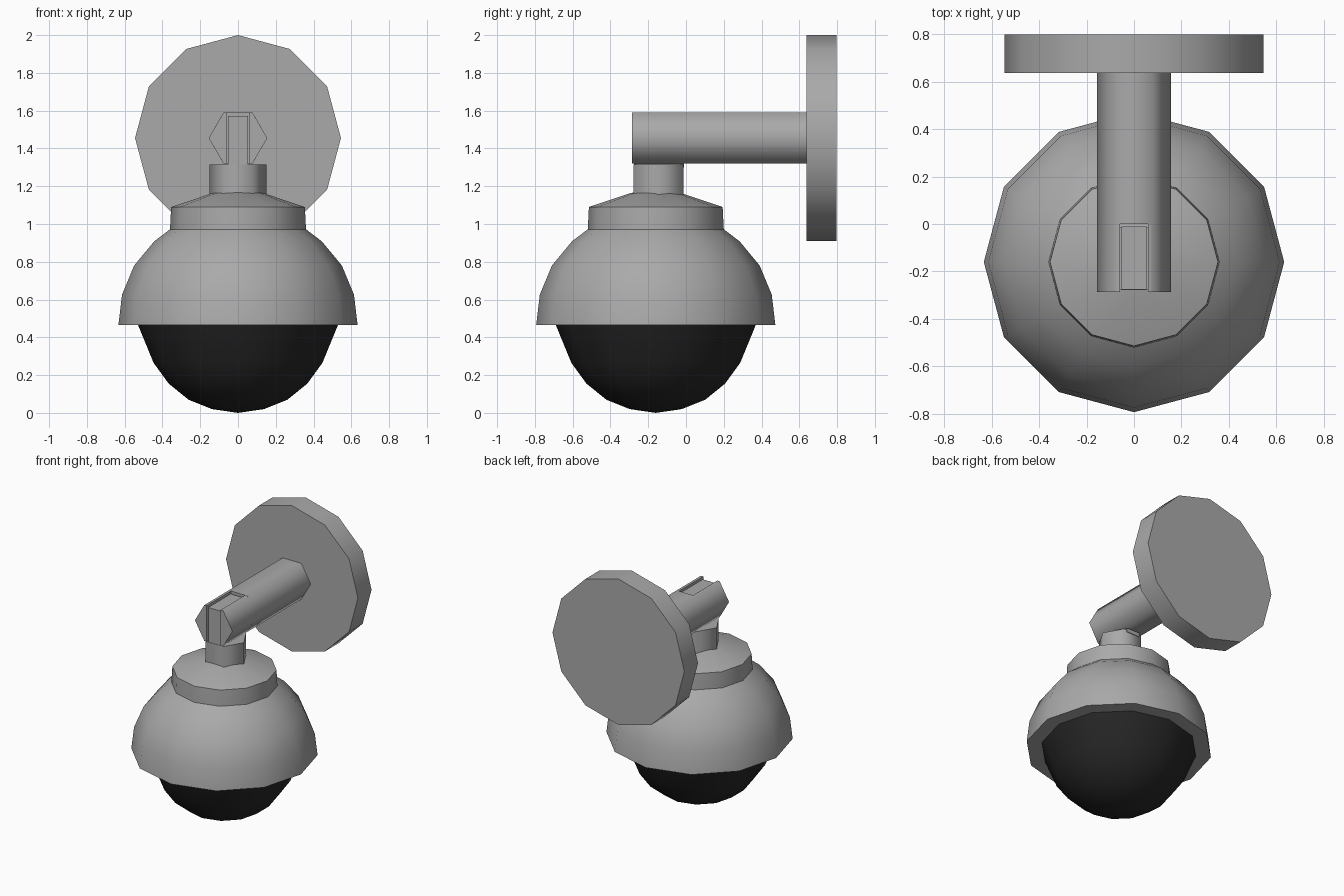
import bpy, bmesh, math

if "Cube" in bpy.data.objects:
    bpy.data.objects.remove(bpy.data.objects["Cube"])


def material(name, v):
    m = bpy.data.materials.new(name)
    m.diffuse_color = (v, v, v, 1)
    m.use_nodes = True
    m.node_tree.nodes["Principled BSDF"].inputs["Base Color"].default_value = m.diffuse_color
    return m


GREY = material("grey metal", 0.40)
BLACK = material("black glass", 0.02)
HEAD_Y = -0.16   # axis of the lamp head
ARM_Z = 1.455    # axis of the arm


def finish(name, bm, mat, angle):
    bmesh.ops.recalc_face_normals(bm, faces=bm.faces)
    me = bpy.data.meshes.new(name)
    bm.to_mesh(me)
    bm.free()
    me.materials.append(mat)
    ob = bpy.data.objects.new(name, me)
    bpy.context.collection.objects.link(ob)
    bpy.ops.object.select_all(action='DESELECT')
    ob.select_set(True)
    bpy.context.view_layer.objects.active = ob
    bpy.ops.object.shade_smooth_by_angle(angle=math.radians(angle))
    return ob


def lathe(name, profile, mat, sides=12, y=HEAD_Y, angle=33):
    """Turn (radius, z) points about the vertical axis; radius 0 is a pole."""
    bm = bmesh.new()
    rings = []
    for r, z in profile:
        if r == 0:
            rings.append([bm.verts.new((0, y, z))] * sides)
        else:
            rings.append([bm.verts.new((r * math.cos(math.tau * i / sides),
                                        y + r * math.sin(math.tau * i / sides), z))
                          for i in range(sides)])
    for a, b in zip(rings, rings[1:]):
        for i in range(sides):
            j = (i + 1) % sides
            bm.faces.new(list(dict.fromkeys((a[i], a[j], b[j], b[i]))))
    return finish(name, bm, mat, angle)


def prism(bm, profile, y0, y1):
    """Extrude an (x, z) outline along y."""
    a = [bm.verts.new((x, y0, z)) for x, z in profile]
    b = [bm.verts.new((x, y1, z)) for x, z in profile]
    bm.faces.new(a)
    bm.faces.new(b[::-1])
    for i in range(len(a)):
        j = (i + 1) % len(a)
        bm.faces.new((a[i], a[j], b[j], b[i]))


def ngon(n, r):
    return [(r * math.cos(math.tau * i / n), ARM_Z + r * math.sin(math.tau * i / n))
            for i in range(n)]


# wall plate
bm = bmesh.new()
prism(bm, ngon(12, 0.545), 0.637, 0.798)
finish("wall_plate", bm, GREY, 33)

# hexagonal arm with a forked front end
R, H, S = 0.155, 0.134, 0.058
bm = bmesh.new()
prism(bm, ngon(6, R), 0.0, 0.64)
for s in (-1, 1):
    prism(bm, [(s * x, ARM_Z + z) for x, z in
               ((R, 0), (R / 2, H), (S, H), (S, -H), (R / 2, -H))], -0.287, 0.0)
finish("forked_arm", bm, GREY, 62)

# tongue that hangs in the fork
bm = bmesh.new()
prism(bm, [(-0.053, 1.30), (0.053, 1.30), (0.053, 1.573), (-0.053, 1.573)], -0.275, -0.01)
finish("hinge_tongue", bm, GREY, 33)

# neck, collar, shade and glass globe
lathe("neck", [(0, 1.14), (0.152, 1.14), (0.152, 1.316), (0, 1.316)],
      GREY, sides=6, y=-0.146, angle=62)
lathe("collar_cap", [(0, 0.95), (0.36, 0.95), (0.36, 0.972), (0.354, 1.09),
                     (0.13, 1.165), (0, 1.175)], GREY, angle=33)
lathe("shade", [(0, 0.466), (0.633, 0.466), (0.614, 0.626), (0.55, 0.78),
                (0.444, 0.908), (0.36, 0.972), (0, 0.98)], GREY, angle=33)
lathe("glass_globe", [(0, 0.0), (0.137, 0.02), (0.262, 0.07), (0.367, 0.155),
                      (0.447, 0.265), (0.53, 0.467), (0, 0.48)], BLACK, angle=33)
